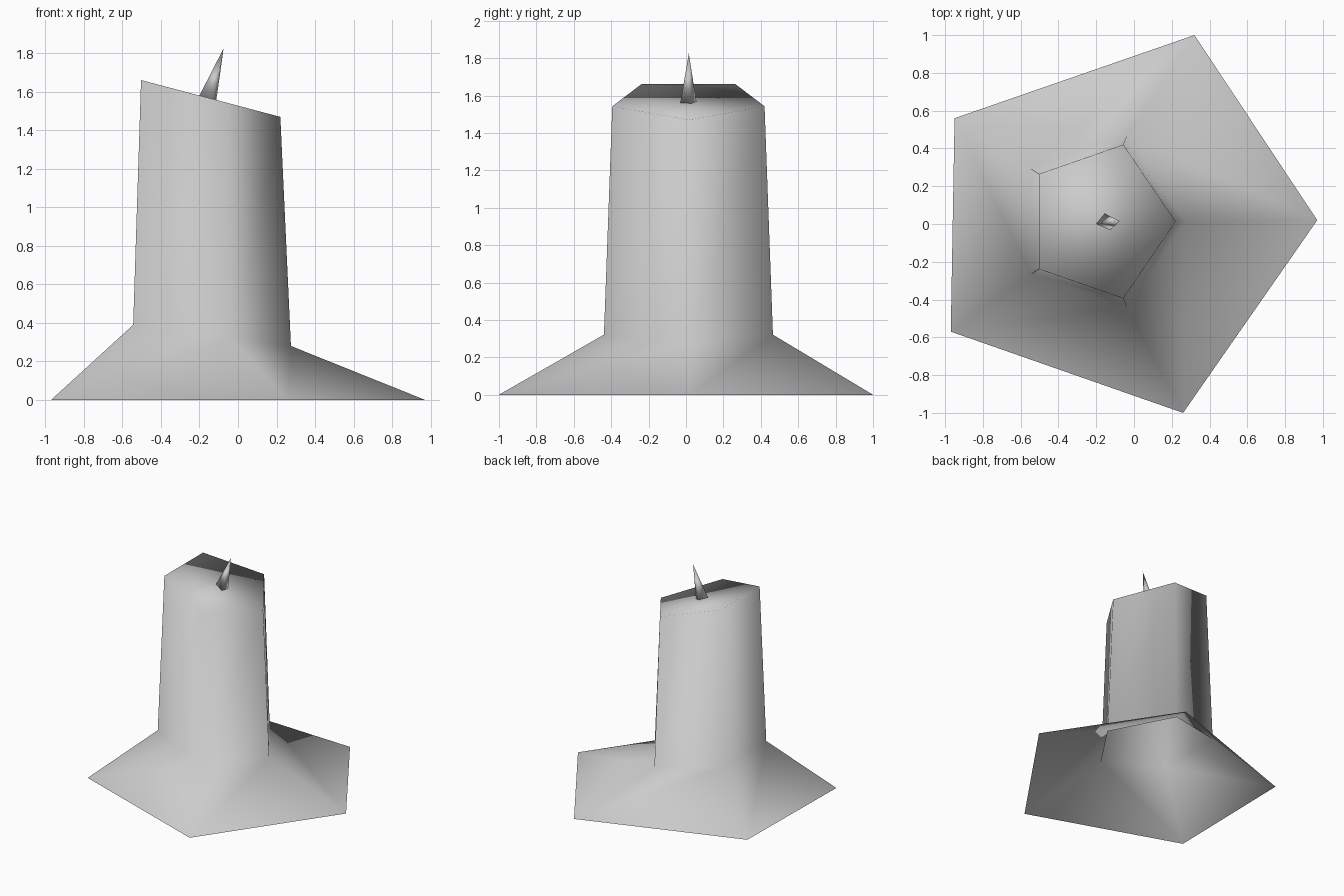
import bpy
import bmesh
from math import cos, sin, tau
from mathutils import Vector

cube = bpy.data.objects.get("Cube")
if cube:
    bpy.data.objects.remove(cube, do_unlink=True)

SIDES = 5

# One plain grey for the whole candle
grey = bpy.data.materials.new("light_grey_wax")
grey.use_nodes = True
colour = (0.6, 0.6, 0.6, 1.0)
grey.diffuse_color = colour
bsdf = next(n for n in grey.node_tree.nodes if n.type == "BSDF_PRINCIPLED")
bsdf.inputs["Base Color"].default_value = colour


def tilted_ring(cx, cy, rx, ry, z, slope):
    """Five-sided ring lying in a plane that leans along x."""
    ring = []
    for i in range(SIDES):
        a = tau * i / SIDES
        dx = rx * cos(a)
        ring.append(Vector((cx + dx, cy + ry * sin(a), z + slope * dx)))
    return ring


def bridge(bm, lower, upper):
    n = len(lower)
    for i in range(n):
        j = (i + 1) % n
        bm.faces.new((lower[i], lower[j], upper[j], upper[i]))


def finish(bm, name):
    for face in bm.faces:
        face.smooth = True
    bm.normal_update()
    mesh = bpy.data.meshes.new(name)
    bm.to_mesh(mesh)
    bm.free()
    mesh.materials.append(grey)
    obj = bpy.data.objects.new(name, mesh)
    bpy.context.collection.objects.link(obj)
    return obj


# Candle body: uneven melted skirt, tapered shaft and slanted top, open below
foot = [Vector((x, y, 0)) for x, y in
        ((0.97, 0.02), (0.32, 1.0), (-0.95, 0.56), (-0.97, -0.57), (0.26, -1.0))]
waist = tilted_ring(-0.178, 0.013, 0.453, 0.475, 0.34, -0.134)
rim = tilted_ring(-0.18, 0.013, 0.4, 0.428, 1.575, -0.264)

bm = bmesh.new()
rings = [[bm.verts.new(p) for p in ring] for ring in (foot, waist, rim)]
for lower, upper in zip(rings, rings[1:]):
    bridge(bm, lower, upper)
bm.faces.new(rings[-1])
finish(bm, "candle_body")

# Wick: thin leaning spike standing on the slanted top
bm = bmesh.new()
base = [bm.verts.new((x, y, 1.528 - 0.264 * x)) for x, y in
        ((-0.2, 0.0), (-0.125, -0.03), (-0.112, 0.03), (-0.155, 0.055))]
tip = bm.verts.new((-0.075, 0.015, 1.825))
for i, v in enumerate(base):
    bm.faces.new((v, base[(i + 1) % len(base)], tip))
bm.faces.new(base[::-1])
finish(bm, "wick")
